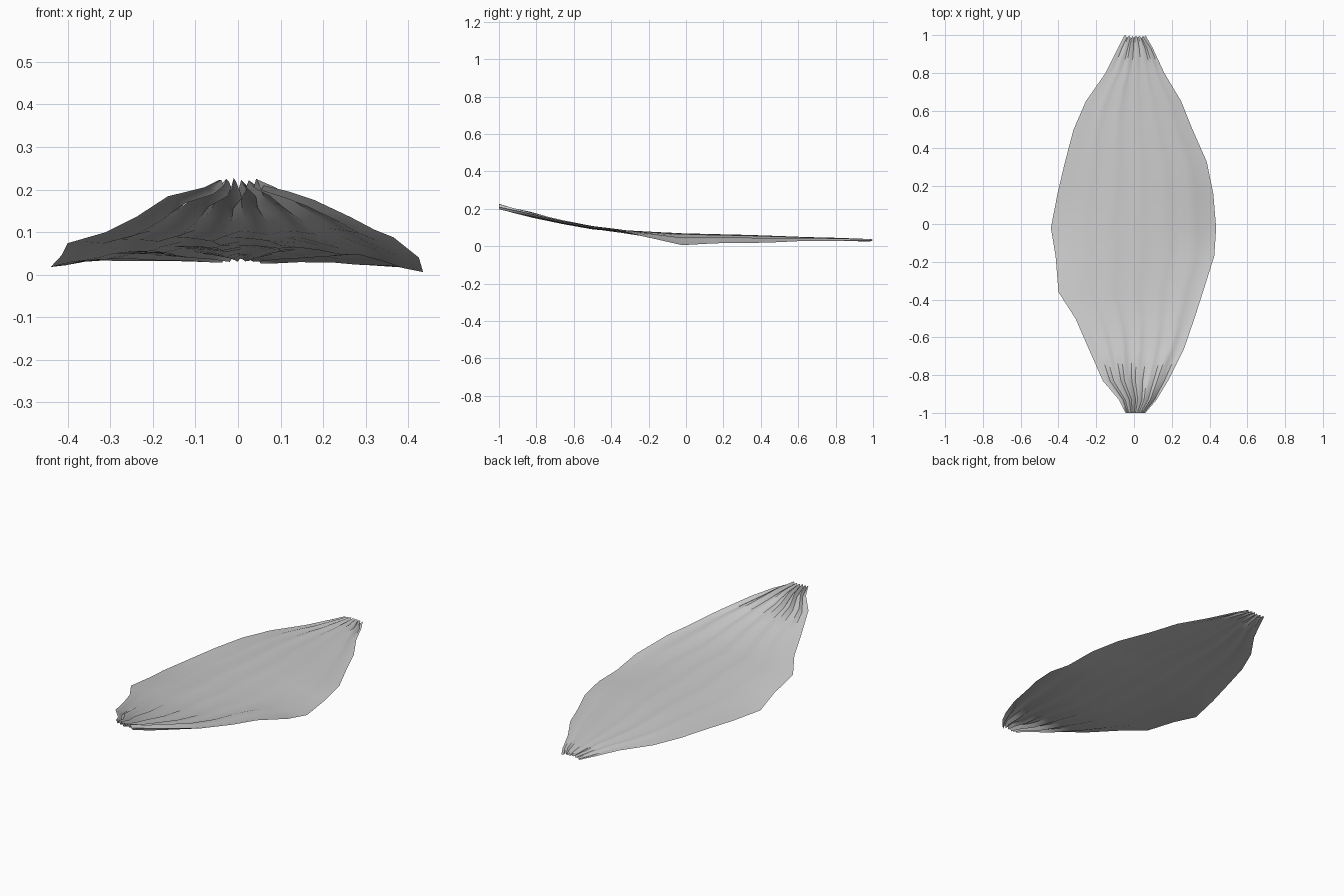
import bpy, math, random

random.seed(4)

# stations along the length:
# y, left x, right x, left edge z, middle z, right edge z, pleat height
STATIONS = [
    (-1.00, -0.045, 0.06, 0.222, 0.215, 0.210, 0.016),
    (-0.93, -0.08, 0.12, 0.205, 0.193, 0.195, 0.016),
    (-0.83, -0.165, 0.18, 0.184, 0.166, 0.175, 0.014),
    (-0.66, -0.24, 0.265, 0.135, 0.128, 0.135, 0.011),
    (-0.50, -0.31, 0.32, 0.100, 0.098, 0.106, 0.009),
    (-0.36, -0.40, 0.365, 0.074, 0.084, 0.088, 0.007),
    (-0.17, -0.415, 0.425, 0.045, 0.074, 0.040, 0.006),
    (-0.02, -0.44, 0.435, 0.018, 0.067, 0.006, 0.005),
    (0.16, -0.405, 0.42, 0.022, 0.062, 0.016, 0.006),
    (0.33, -0.365, 0.385, 0.030, 0.058, 0.017, 0.006),
    (0.50, -0.32, 0.31, 0.033, 0.052, 0.022, 0.006),
    (0.65, -0.255, 0.25, 0.032, 0.046, 0.030, 0.006),
    (0.80, -0.15, 0.16, 0.032, 0.042, 0.032, 0.006),
    (0.93, -0.085, 0.10, 0.030, 0.037, 0.030, 0.006),
    (1.00, -0.05, 0.06, 0.030, 0.035, 0.030, 0.006),
]
COLS = 18
pleats = [random.uniform(0.5, 1.0) * math.sin(i * 2.1 + 0.8) for i in range(COLS + 1)]

# leaf blade: one thin arched sheet, gathered into pleats at the ends
verts, faces = [], []
for y, xl, xr, zl, zm, zr, amp in STATIONS:
    for i in range(COLS + 1):
        t = i / COLS
        s = 2 * t - 1
        edge = zl if s < 0 else zr
        z = zm + (edge - zm) * abs(s) ** 2.2
        if 0 < i < COLS:
            z += amp * pleats[i]
        notch = 0.02 * abs(pleats[i]) if y == 1.0 and 0 < i < COLS else 0
        verts.append((xl + (xr - xl) * t, y - notch, z))
W = COLS + 1
for r in range(len(STATIONS) - 1):
    for i in range(COLS):
        a = r * W + i
        faces.append((a, a + 1, a + W + 1, a + W))

mesh = bpy.data.meshes.new("leaf_blade")
mesh.from_pydata(verts, [], faces)
mesh.update()
leaf = bpy.data.objects.new("leaf_blade", mesh)
bpy.context.collection.objects.link(leaf)
bpy.context.view_layer.objects.active = leaf
leaf.select_set(True)
bpy.ops.object.shade_smooth_by_angle(angle=math.radians(40))
